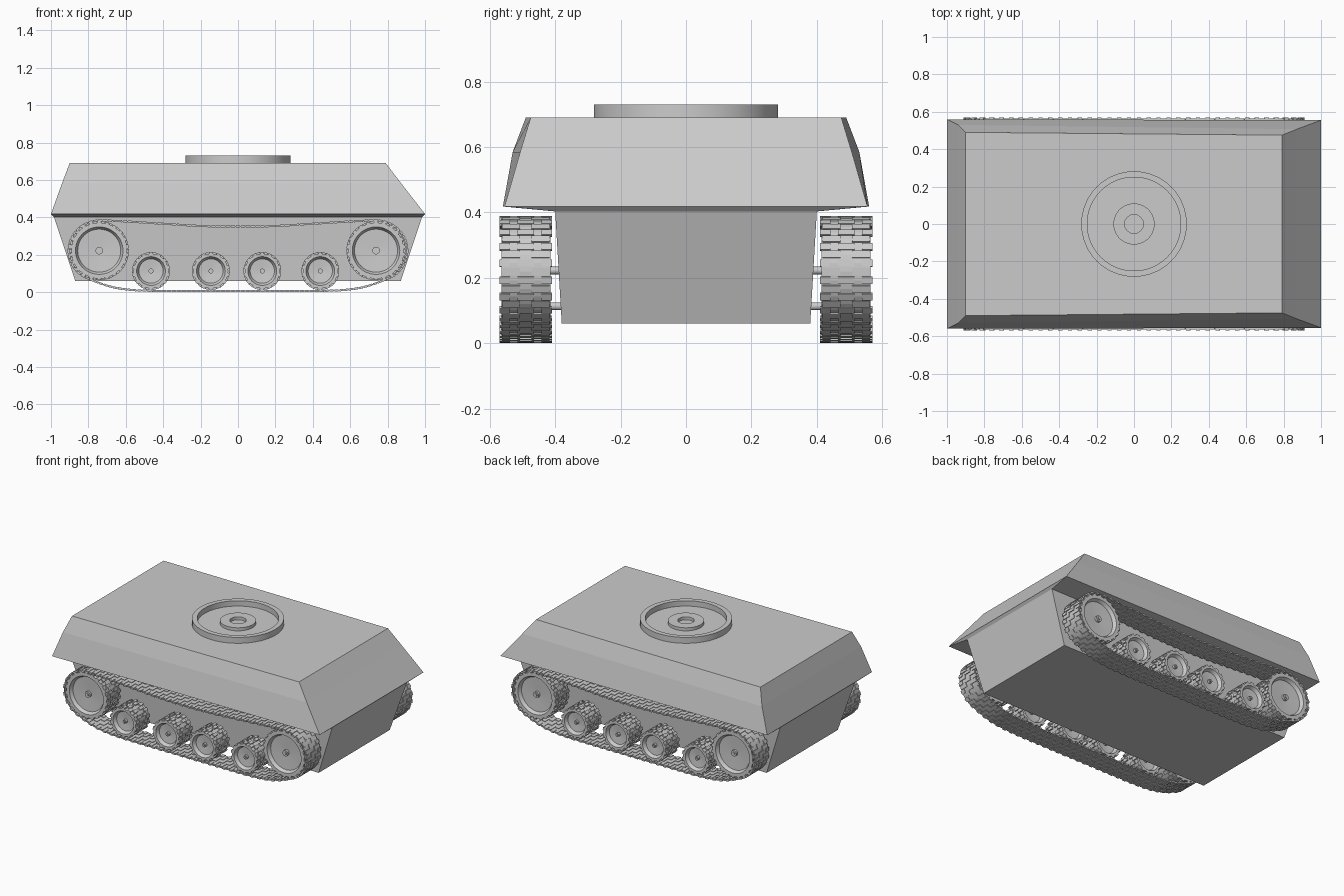
import bpy, bmesh, math
from mathutils import Vector, Matrix

if "Cube" in bpy.data.objects:
    bpy.data.objects.remove(bpy.data.objects["Cube"])


def finish(name, bm, smooth=False):
    bmesh.ops.recalc_face_normals(bm, faces=bm.faces)
    me = bpy.data.meshes.new(name)
    bm.to_mesh(me)
    bm.free()
    ob = bpy.data.objects.new(name, me)
    bpy.context.collection.objects.link(ob)
    if smooth:
        bpy.ops.object.select_all(action='DESELECT')
        ob.select_set(True)
        bpy.context.view_layer.objects.active = ob
        bpy.ops.object.shade_smooth_by_angle(angle=math.radians(30))
    return ob


def lathe(bm, profile, n, mat):
    """Spin an (r, h) profile about local z; zero radius closes an end."""
    rings = []
    for r, h in profile:
        if r == 0:
            rings.append([bm.verts.new(mat @ Vector((0, 0, h)))] * n)
        else:
            rings.append([bm.verts.new(mat @ Vector((r * math.cos(2 * math.pi * i / n),
                         r * math.sin(2 * math.pi * i / n), h))) for i in range(n)])
    for a, b in zip(rings, rings[1:]):
        for i in range(n):
            j = (i + 1) % n
            bm.faces.new(list(dict.fromkeys((a[i], a[j], b[j], b[i]))))


def block(bm, pos, tangent, size):
    """Box at pos: size = (along tangent, along y, outward)."""
    t = tangent.normalized()
    y = Vector((0, 1, 0))
    rot = Matrix((t, y, t.cross(y))).transposed().to_4x4()
    bmesh.ops.create_cube(bm, size=1, matrix=Matrix.Translation(pos) @ rot @ Matrix.Diagonal((*size, 1)))


# Hull: stacked rings given as (x rear, y rear, x front, y front, z)
bm = bmesh.new()
rings = []
for xr, yr, xf, yf, z in [(-.87, .38, .87, .38, .06), (-.985, .40, .985, .40, .403),
                          (-1, .56, 1, .555, .418), (-.94, .53, .87, .507, .585),
                          (-.90, .49, .79, .475, .69)]:
    rings.append([bm.verts.new(p) for p in
                  ((xr, -yr, z), (xf, -yf, z), (xf, yf, z), (xr, yr, z))])
for a, b in zip(rings, rings[1:]):
    for i in range(4):
        j = (i + 1) % 4
        bm.faces.new((a[i], a[j], b[j], b[i]))
bm.faces.new(rings[0])
bm.faces.new(rings[-1])
finish("hull", bm)

# Turret ring with raised centre hub
bm = bmesh.new()
lathe(bm, [(0, .685), (.282, .685), (.282, .73), (.25, .73), (.25, .694), (.11, .694),
           (.11, .715), (.05, .715), (.05, .694), (0, .694)], 64, Matrix())
finish("turret_ring", bm, True)

TRACK_Y = .49


def wheel(name, x, z, r, rim, boss, side, teeth):
    bm = bmesh.new()
    c = Vector((x, side * TRACK_Y, z))
    mat = Matrix.Translation(c) @ Matrix.Rotation(math.pi / 2, 4, 'X')
    core = r - .008
    half = [(0, .066), (boss * .5, .066), (boss * .5, .06), (boss, .06), (boss, .045),
            (rim - .012, .05), (rim, .072), (core, .072)]
    lathe(bm, half + [(a, -h) for a, h in reversed(half)], 48, mat)
    # staggered tyre tread
    for i in range(teeth):
        a = 2 * math.pi * i / teeth
        out = Vector((math.cos(a), 0, math.sin(a)))
        tan = Vector((-out.z, 0, out.x))
        for y in ((-.054, .054) if i % 2 else (-.028, .028)):
            block(bm, c + out * (r - .007) + Vector((0, y, 0)), tan,
                  (2 * math.pi * r / teeth * .9, .036, .014))
    finish(name, bm, True)


# Track path: right half, then mirrored to a closed loop
half = [(0, .006), (.25, .006), (.45, .007), (.58, .013), (.69, .032)]
for d in range(-60, 91, 15):
    a = math.radians(d)
    half.append((.74 + .165 * math.cos(a), .222 + .161 * math.sin(a)))
half += [(.6, .378), (.42, .367), (.2, .354), (0, .350)]
ctrl = [Vector((x, 0, z)) for x, z in half + [(-x, z) for x, z in half[-2:0:-1]]]

dense = []
n = len(ctrl)
for i in range(n):
    p0, p1, p2, p3 = (ctrl[(i + k) % n] for k in (-1, 0, 1, 2))
    l = (p2 - p1).length
    t1 = (p2 - p0).normalized() * l
    t2 = (p3 - p1).normalized() * l
    for k in range(20):
        t = k / 20
        dense.append(p1 * (2*t**3 - 3*t*t + 1) + t1 * (t**3 - 2*t*t + t)
                     + p2 * (3*t*t - 2*t**3) + t2 * (t**3 - t*t))
dense.append(dense[0])

# Even spacing along the loop
LINKS = 152
step = sum((b - a).length for a, b in zip(dense, dense[1:])) / LINKS
path, run = [], 0
for a, b in zip(dense, dense[1:]):
    d = (b - a).length
    while len(path) < LINKS and run + d >= len(path) * step:
        path.append(a.lerp(b, (len(path) * step - run) / d))
    run += d


def track(name, side):
    bm = bmesh.new()
    loops = []
    for i in range(LINKS):
        p = path[i] + Vector((0, side * TRACK_Y, 0))
        t = (path[(i + 1) % LINKS] - path[i - 1]).normalized()
        nrm = t.cross(Vector((0, 1, 0)))
        # continuous belt section
        loops.append([bm.verts.new(p + Vector((0, y, 0)) + nrm * h)
                      for y, h in ((-.075, -.002), (.075, -.002), (.075, .002), (-.075, .002))])
        # alternating pads
        pads = ((-.064, .032), (0, .050), (.064, .032)) if i % 2 else ((-.045, .055), (.045, .055))
        for y, w in pads:
            block(bm, p + Vector((0, y, 0)), t, (step * .85, w, .011))
    for i in range(LINKS):
        a, b = loops[i], loops[(i + 1) % LINKS]
        for k in range(4):
            m = (k + 1) % 4
            bm.faces.new((a[k], a[m], b[m], b[k]))
    finish(name, bm)


for side, label in ((-1, "near"), (1, "far")):
    track("track_" + label, side)
    for i, x in enumerate((-.742, .738)):
        wheel(f"drive_wheel_{label}_{i}", x, .222, .158, .127, .02, side, 44)
    for i, x in enumerate((-.465, -.145, .13, .44)):
        wheel(f"road_wheel_{label}_{i}", x, .113, .101, .077, .013, side, 28)
    # axles into the hull
    bm = bmesh.new()
    for x, z in ((-.742, .222), (.738, .222), (-.465, .113), (-.145, .113), (.13, .113), (.44, .113)):
        mat = Matrix.Translation((x, side * .40, z)) @ Matrix.Rotation(math.pi / 2, 4, 'X')
        lathe(bm, [(0, -.05), (.012, -.05), (.012, .05), (0, .05)], 16, mat)
    finish("axles_" + label, bm, True)
